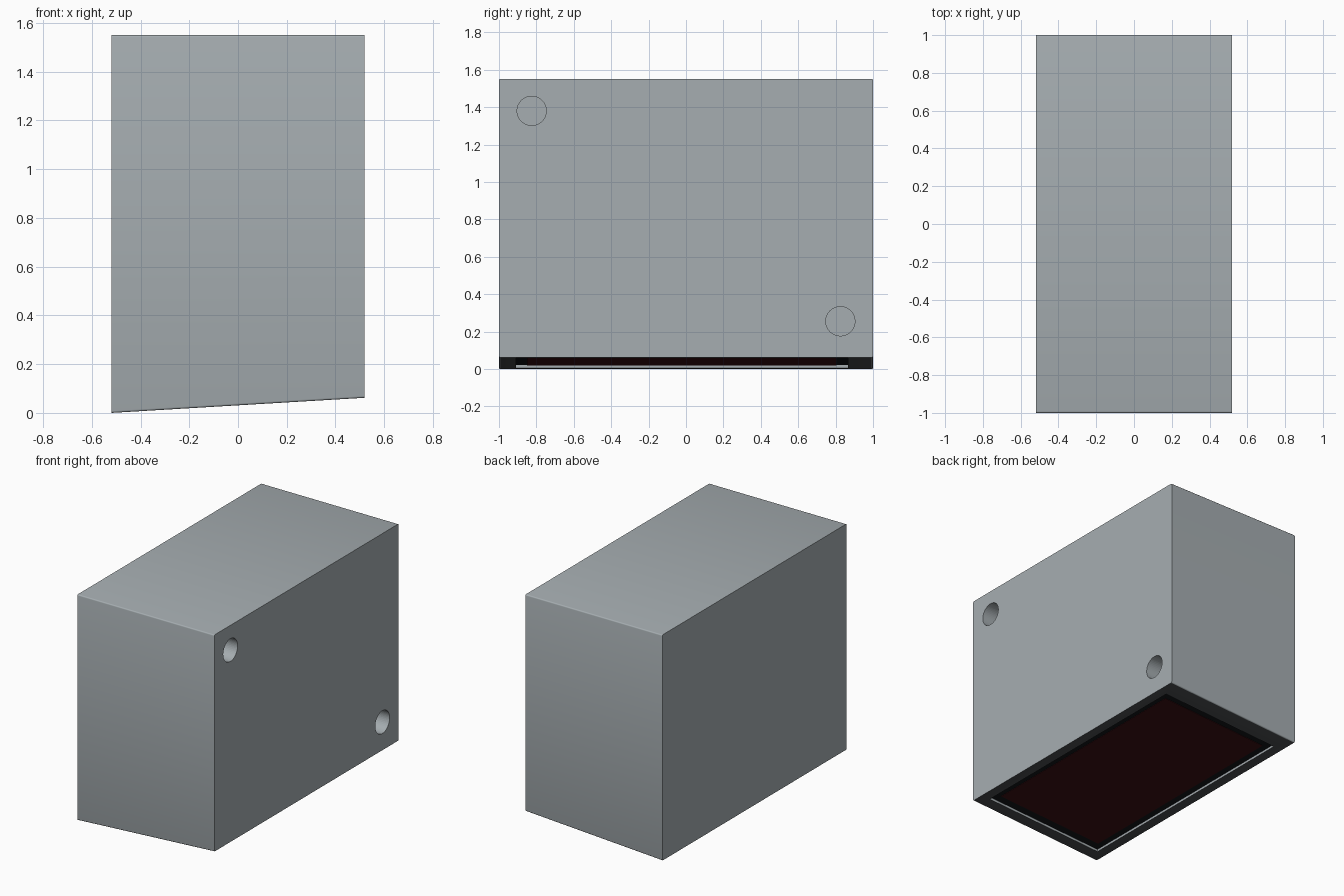
import bpy, bmesh, math
from mathutils import Matrix

if "Cube" in bpy.data.objects:
    bpy.data.objects.remove(bpy.data.objects["Cube"])

HX, HY, TOP, RISE = 0.52, 1.0, 1.55, 0.062


def sole(x):
    """Height of the tilted underside at x."""
    return RISE * (x + HX) / (2 * HX)


def material(name, color):
    m = bpy.data.materials.new(name)
    m.diffuse_color = (*color, 1)
    m.use_nodes = True
    m.node_tree.nodes["Principled BSDF"].inputs["Base Color"].default_value = m.diffuse_color
    return m


def finish(bm, name, mats):
    bmesh.ops.recalc_face_normals(bm, faces=bm.faces)
    me = bpy.data.meshes.new(name)
    bm.to_mesh(me)
    bm.free()
    for m in mats:
        me.materials.append(m)
    ob = bpy.data.objects.new(name, me)
    bpy.context.collection.objects.link(ob)
    return ob


def tilted_box(x0, x1, y0, y1, low, high):
    """Box whose lower and upper faces follow the tilt; low/high map x to z."""
    bm = bmesh.new()
    bmesh.ops.create_cube(bm, size=1)
    for v in bm.verts:
        x = x1 if v.co.x > 0 else x0
        y = y1 if v.co.y > 0 else y0
        v.co = (x, y, high(x) if v.co.z > 0 else low(x))
    bm.normal_update()
    return bm


def cut(target, cutter):
    cutter.hide_render = True
    cutter.hide_set(True)
    mod = target.modifiers.new(cutter.name, 'BOOLEAN')
    mod.operation = 'DIFFERENCE'
    mod.solver = 'EXACT'
    mod.object = cutter


grey = material("housing_grey", (0.38, 0.42, 0.44))
dark = material("bezel_grey", (0.07, 0.075, 0.08))
black = material("window_black", (0.006, 0.008, 0.01))
red = material("filter_red", (0.045, 0.005, 0.007))
slots = [grey, dark, black]

# Housing: tilted underside, slightly rounded edges along x, dark bottom rim
bm = tilted_box(-HX, HX, -HY, HY, sole, lambda x: TOP)
edges = [e for e in bm.edges if abs(e.verts[0].co.x - e.verts[1].co.x) > 0.5]
bmesh.ops.bevel(bm, geom=edges, offset=0.008, segments=3, profile=0.5, affect='EDGES')
bm.normal_update()
for f in bm.faces:
    if f.normal.z < -0.99:
        f.material_index = 1
housing = finish(bm, "housing", slots)

# Shallow window recess with a black floor
DEPTH = 0.016
bm = tilted_box(-0.455, 0.455, -0.91, 0.865,
                lambda x: sole(x) - 0.05, lambda x: sole(x) + DEPTH)
for f in bm.faces:
    if f.normal.z > 0.9:
        f.material_index = 2
cut(housing, finish(bm, "window_recess_cutter", slots))

# Two blind mounting holes at opposite corners of the right side
HOLE_DEPTH = 0.2
for label, y, z in (("upper", -0.825, 1.38), ("lower", 0.825, 0.255)):
    bm = bmesh.new()
    bmesh.ops.create_cone(
        bm, cap_ends=True, segments=48, radius1=0.078, radius2=0.078,
        depth=2 * HOLE_DEPTH,
        matrix=Matrix.Translation((HX, y, z)) @ Matrix.Rotation(math.pi / 2, 4, 'Y'))
    cut(housing, finish(bm, label + "_hole_cutter", slots))

# Dark red filter panel on the recess floor
finish(tilted_box(-0.41, 0.41, -0.85, 0.805,
                  lambda x: sole(x) + DEPTH - 0.003,
                  lambda x: sole(x) + DEPTH + 0.002), "filter_panel", [red])

bpy.ops.object.select_all(action='DESELECT')
housing.select_set(True)
bpy.context.view_layer.objects.active = housing
bpy.ops.object.shade_smooth_by_angle(angle=math.radians(35))
